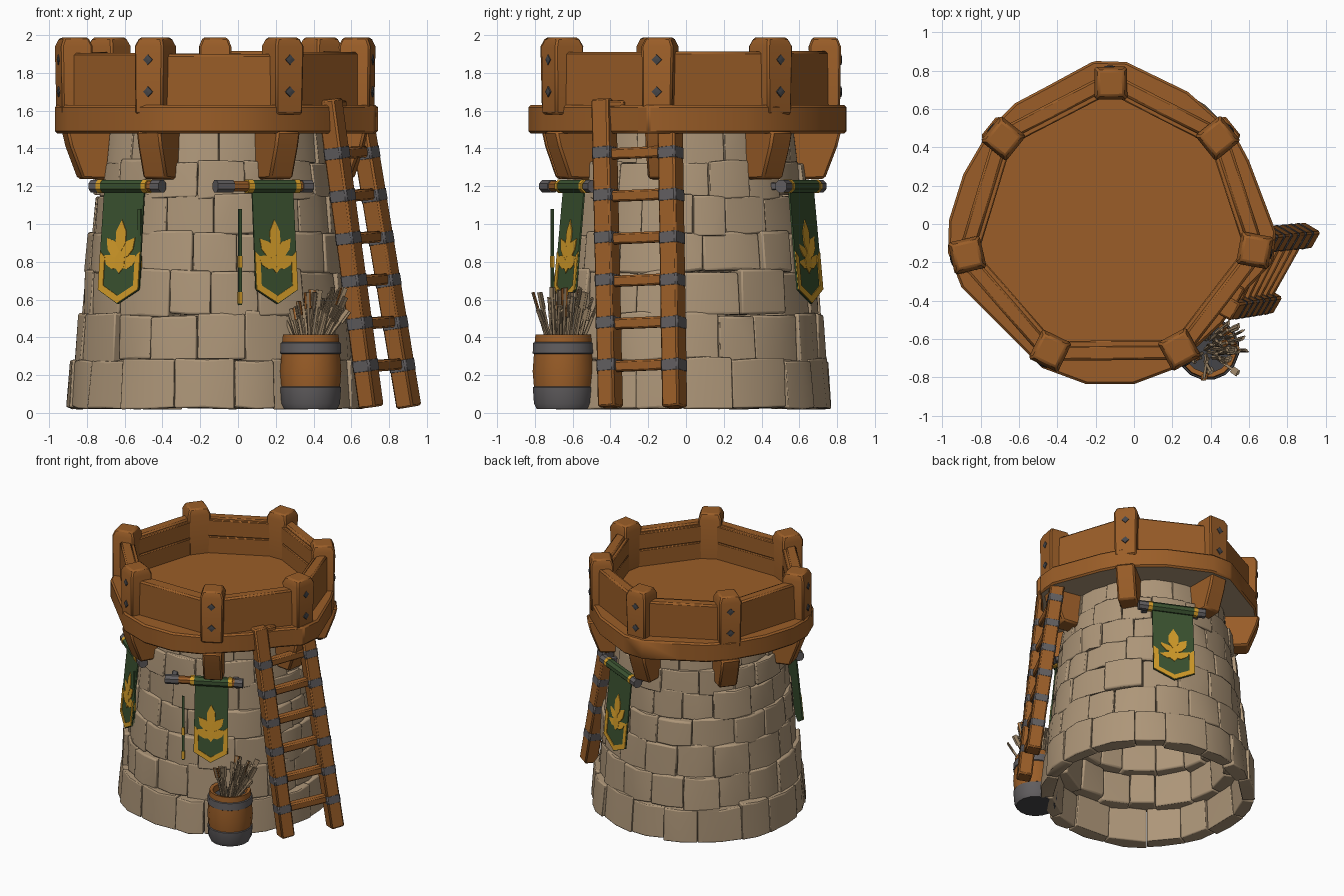
import bpy, bmesh, math, random
from math import pi, cos, sin, radians
from mathutils import Matrix, Vector

random.seed(7)
old = bpy.data.objects.get("Cube")
if old:
    bpy.data.objects.remove(old, do_unlink=True)


def material(name, rgb):
    m = bpy.data.materials.new(name)
    m.use_nodes = True
    m.diffuse_color = (*rgb, 1)
    m.node_tree.nodes["Principled BSDF"].inputs["Base Color"].default_value = (*rgb, 1)
    return m


STONE = material("stone", (.42, .305, .19))
WOOD = material("wood", (.325, .111, .021))
METAL = material("grey metal", (.118, .11, .114))
DARK = material("dark iron", (.06, .06, .065))
GREEN = material("green cloth", (.043, .085, .03))
GOLD = material("gold paint", (.66, .335, .022))
SHAFT = material("arrow shaft", (.34, .24, .14))

CENTRE = Matrix.Translation((-.12, 0, 0))


def T(x, y, z):
    return Matrix.Translation((x, y, z))


def turn(angle, axis='Z'):
    return Matrix.Rotation(angle, 4, axis)


def polar(deg, r=0, z=0):
    """Frame on the tower: x outward, y tangent, z up."""
    return CENTRE @ turn(radians(deg)) @ T(r, 0, z)


def finish(bm, name, mats, matrix=Matrix(), bevel=0, rule=None, steps=1):
    bmesh.ops.recalc_face_normals(bm, faces=bm.faces)
    if rule:
        for f in bm.faces:
            f.material_index = rule(f)
    mesh = bpy.data.meshes.new(name)
    bm.to_mesh(mesh)
    bm.free()
    for m in mats:
        mesh.materials.append(m)
    mesh.shade_smooth()
    mesh.set_sharp_from_angle(angle=radians(32))
    ob = bpy.data.objects.new(name, mesh)
    bpy.context.collection.objects.link(ob)
    ob.matrix_world = matrix
    if bevel:
        mod = ob.modifiers.new("worn edges", 'BEVEL')
        mod.width, mod.segments, mod.limit_method = bevel, steps, 'ANGLE'


def box(name, size, mat, matrix, bevel=.01):
    bm = bmesh.new()
    bmesh.ops.create_cube(bm, size=1, matrix=Matrix.Diagonal((*size, 1)))
    finish(bm, name, [mat], matrix, bevel)


def prism(name, pts, depth, mats, matrix, bevel=0, rule=None):
    bm = bmesh.new()
    face = bm.faces.new([bm.verts.new((x, y, -depth / 2)) for x, y in pts])
    geo = bmesh.ops.extrude_face_region(bm, geom=[face], use_keep_orig=True)["geom"]
    bmesh.ops.translate(bm, vec=(0, 0, depth), verts=[v for v in geo if isinstance(v, bmesh.types.BMVert)])
    finish(bm, name, mats, matrix, bevel, rule)


def lathe(name, profile, n, mats, matrix, bevel=0, rule=None):
    bm = bmesh.new()
    rings = [[bm.verts.new((r * cos(2 * pi * (k + .5) / n), r * sin(2 * pi * (k + .5) / n), z))
              for k in range(n)] for r, z in profile]
    for low, high in zip(rings, rings[1:]):
        for k in range(n):
            j = (k + 1) % n
            bm.faces.new((low[k], low[j], high[j], high[k]))
    bm.faces.new(rings[0])
    bm.faces.new(rings[-1])
    finish(bm, name, mats, matrix, bevel, rule)


# Stone courses: irregular wedge blocks around a hollow middle, stepping inward
LEVELS = [.025, .28, .52, .75, .95, 1.15, 1.32, 1.5]
RADII = [.768, .726, .698, .667, .645, .62, .59]
for i, rad in enumerate(RADII):
    count = 17 if i < 2 else 16
    step = 2 * pi / count
    inner = rad - min(.09 + .05 * i, .18)
    cuts = [(k + i * .5 + random.uniform(-.17, .17)) * step for k in range(count)]
    bm = bmesh.new()
    for k in range(count):
        a0, a1 = cuts[k], cuts[(k + 1) % count] + (2 * pi if k == count - 1 else 0)
        z0 = LEVELS[i] + (random.uniform(-.02, .004) if i else 0)
        z1 = LEVELS[i + 1] + random.uniform(-.008, .016)
        push = random.uniform(-.014, .014)
        verts = []
        for z in (z0, z1):
            lean = .008 if z == z0 else -.008
            for a, r in ((a0 + .002, inner), (a1 - .002, inner), (a0 + .002, rad),
                         ((a0 + a1) / 2, rad + .008), (a1 - .002, rad)):
                r += push + lean + random.uniform(-.008, .008)
                verts.append(bm.verts.new((r * cos(a), r * sin(a), z + random.uniform(-.008, .008))))
        bmesh.ops.convex_hull(bm, input=verts)
    finish(bm, f"stone_course_{i + 1}", [STONE], CENTRE, .023, steps=2)

# Platform with a stone coloured underside
RIM = [(-.21, .85), (-.04, .845), (.28, .69), (.52, .48), (.6, .33), (.74, -.04), (.725, -.2),
       (.59, -.34), (.46, -.52), (.2, -.76), (0, -.835), (-.25, -.835), (-.48, -.75), (-.9, -.33),
       (-.97, -.15), (-.965, .02), (-.89, .26), (-.75, .5), (-.62, .63), (-.45, .72)]
prism("platform", RIM, .15, [WOOD, STONE], T(0, 0, 1.555), .012,
      rule=lambda f: int(f.normal.z < -.9))

# Seven posts with bolts, brackets and parapet walls
POSTS = [(-.125, .735), (.437, .448), (.63, -.14), (.235, -.655), (-.44, -.66), (-.868, -.17),
         (-.68, .448)]
BRACKET = [(.5, 1.49), (.82, 1.49), (.8, 1.41), (.735, 1.24), (.6, 1.235), (.52, 1.36)]
h = math.sqrt(2)
for k, (x, y) in enumerate(POSTS):
    ang = math.atan2(y, x + .12)
    post = T(x, y, 0) @ turn(ang)
    sway = T(0, 0, 1.6) @ turn(random.uniform(-.025, .025), 'X') @ T(0, 0, -1.6)
    lathe("parapet_post", [(.08 * h, 1.58), (.085 * h, 1.94), (.066 * h, 1.987)], 4, [WOOD],
          post @ sway, bevel=.01)
    for z in (1.70, 1.87):
        lathe("post_bolt", [(.03, 0), (.027, .01), (.008, .014)], 4, [DARK],
              post @ T(.078, 0, z) @ turn(pi / 2, 'Y') @ turn(pi / 4))
    prism("bracket", BRACKET, .14, [WOOD], CENTRE @ turn(ang) @ turn(pi / 2, 'X'), .012)
    nx, ny = POSTS[(k + 1) % 7]
    wall = T((x + nx) / 2, (y + ny) / 2, 0) @ turn(math.atan2(nx - x, y - ny))
    span = math.hypot(nx - x, ny - y) - .06
    top = 1.91 + random.uniform(-.012, .012)
    box("parapet_wall", (.08, span, top - 1.6), WOOD, wall @ T(.013, 0, (top + 1.6) / 2), .012)
    box("inner_plank_low", (.03, span, .14), WOOD, wall @ T(-.032, 0, 1.69), .006)
    box("inner_plank_high", (.035, span, .13), WOOD, wall @ T(-.032, 0, 1.83), .006)

# Leaning ladder
RAILS = [(Vector((.485, -.435, 1.66)), Vector((.705, -.4, .03))),
         (Vector((.645, -.085, 1.6)), Vector((.905, -.06, .03)))]


def at_height(rail, z):
    hi, lo = rail
    return lo.lerp(hi, (z - lo.z) / (hi.z - lo.z))


def aligned(a, b, side):
    """Frame centred between a and b, z along the line, x towards side."""
    z = (b - a).normalized()
    y = z.cross(side).normalized()
    return Matrix.Translation((a + b) / 2) @ Matrix((y.cross(z), y, z)).transposed().to_4x4()


across = (RAILS[1][1] - RAILS[0][1]).normalized()
HEIGHTS = [.25 + .225 * k for k in range(6)]
for rail in RAILS:
    hi, lo = rail
    box("ladder_rail", (.104, .104, (hi - lo).length), WOOD, aligned(lo, hi, across), .01)
    for z in HEIGHTS:
        a, b = at_height(rail, z - .036), at_height(rail, z + .036)
        box("rail_band", (.108, .108, .076), METAL, aligned(a, b, across), .01)
for z in HEIGHTS:
    a, b = (at_height(r, z + d) for r, d in zip(RAILS, (-.005, .01)))
    box("ladder_rung", (.06, .06, (b - a).length), WOOD, aligned(a, b, Vector((0, 0, 1))), .01)
box("ladder_hook", (.09, .17, .04), WOOD, T(.5, -.39, 1.635) @ turn(-.5), .01)


# Barrel with metal hoops
def barrel_colour(f):
    c = f.calc_center_median()
    if c.z < .03 or (f.normal.z > .9 and c.z < .39):
        return 2
    return int(c.z < .137 or .31 < c.z < .375)


lathe("barrel", [(.143, .02), (.158, .05), (.164, .135), (.158, .139), (.165, .22), (.158, .312),
                 (.165, .316), (.162, .37), (.154, .374), (.15, .415), (.125, .41), (.125, .36)],
      16, [WOOD, METAL, DARK], T(.385, -.65, 0), rule=barrel_colour)

# Bundle of arrows fanning out of the barrel
for k in range(40):
    a, r = random.uniform(0, 2 * pi), .11 * math.sqrt(random.random())
    foot = Vector((.385 + r * cos(a) * .7, -.645 + r * sin(a) * .7, .33))
    tip = foot + Vector((r * cos(a) * 1.3 + random.uniform(-.02, .09),
                         r * sin(a) * .7 + random.uniform(-.02, .05), random.uniform(.2, .34)))
    side = Vector((sin(a * 3), cos(a * 3), .1))
    box("arrow_shaft", (.014, .014, (tip - foot).length), SHAFT, aligned(foot, tip, side), 0)
    low = foot.lerp(tip, .72)
    box("arrow_feather", (.036, .006, (tip - low).length), WOOD if k % 5 == 0 else SHAFT,
        aligned(low, tip, side), 0)

# Banners on rods: angle, cloth shift, rod shift, rod length, side strip shift, cloth width
FACE = Matrix(((0, 0, 1, 0), (1, 0, 0, 0), (0, 1, 0, 0), (0, 0, 0, 1)))
CLOTH = [(-.122, 0), (.122, 0), (.125, -.54), (0, -.615), (-.125, -.54)]
EDGE = [(.122, -.34), (.122, -.538), (0, -.61), (0, -.572), (.092, -.518), (.092, -.37)]
LEAF = [(0, 0), (.03, .3), (.03, .65), (0, 1), (-.03, .65), (-.03, .3)]
LEAVES = [(-.35, 0, .175), (-.38, 40, .14), (-.38, -40, .14), (-.425, 60, .12), (-.425, -60, .12),
          (-.455, 0, .12)]
for ang, shift, rod, length, strip, wide in ((-63, 0, -.055, .57, -.205, 1),
                                             (-128, -.09, -.07, .47, .03, 1.1),
                                             (65, .015, .01, .5, None, 1.25)):
    hang = (polar(ang, .663, 1.2) @ T(0, shift, 0) @ FACE
            @ turn(radians(-5.5), 'X') @ Matrix.Diagonal((wide, 1.02, 1, 1)))
    prism("banner_cloth", CLOTH, .009, [GREEN], hang)
    paint = hang @ T(0, 0, .006)
    for s in (1, -1):
        prism("banner_border", [(x * s, y) for x, y in EDGE], .006, [GOLD], paint)
    for y, tilt, size in LEAVES:
        prism("banner_leaf", [(x, v * size) for x, v in LEAF], .006, [GOLD],
              paint @ T(0, y, 0) @ turn(radians(tilt)))
    axis = polar(ang, .667, 1.2)
    half, wrap = length / 2, .25 * wide
    parts = [("banner_rod", rod, length * .96, .03, WOOD), ("cloth_wrap", shift, wrap, .037, GREEN),
             ("rod_ring", shift - wrap / 2 - .014, .03, .039, GOLD),
             ("rod_ring", shift + wrap / 2 + .014, .03, .039, GOLD),
             ("rod_cap", rod - half + .05, .1, .036, METAL),
             ("rod_cap", rod + half - .03, .06, .036, METAL)]
    for name, pos, size, r, mat in parts:
        lathe(name, [(r, -size / 2), (r, size / 2)], 8, [mat],
              axis @ T(0, pos, 0) @ turn(-pi / 2, 'X'))
    for s in (-1, 1):
        box("rod_holder", (.14, .04, .04), METAL, axis @ T(-.07, rod + s * (half - .06), 0), .005)
    if strip:
        box("side_strip", (.012, .02, .51), GREEN, polar(ang, .69, .825) @ T(0, strip, 0), 0)
        for z in (.61, .8):
            box("strip_patch", (.014, .022, .06), GOLD, polar(ang, .69, z) @ T(0, strip, 0), 0)
